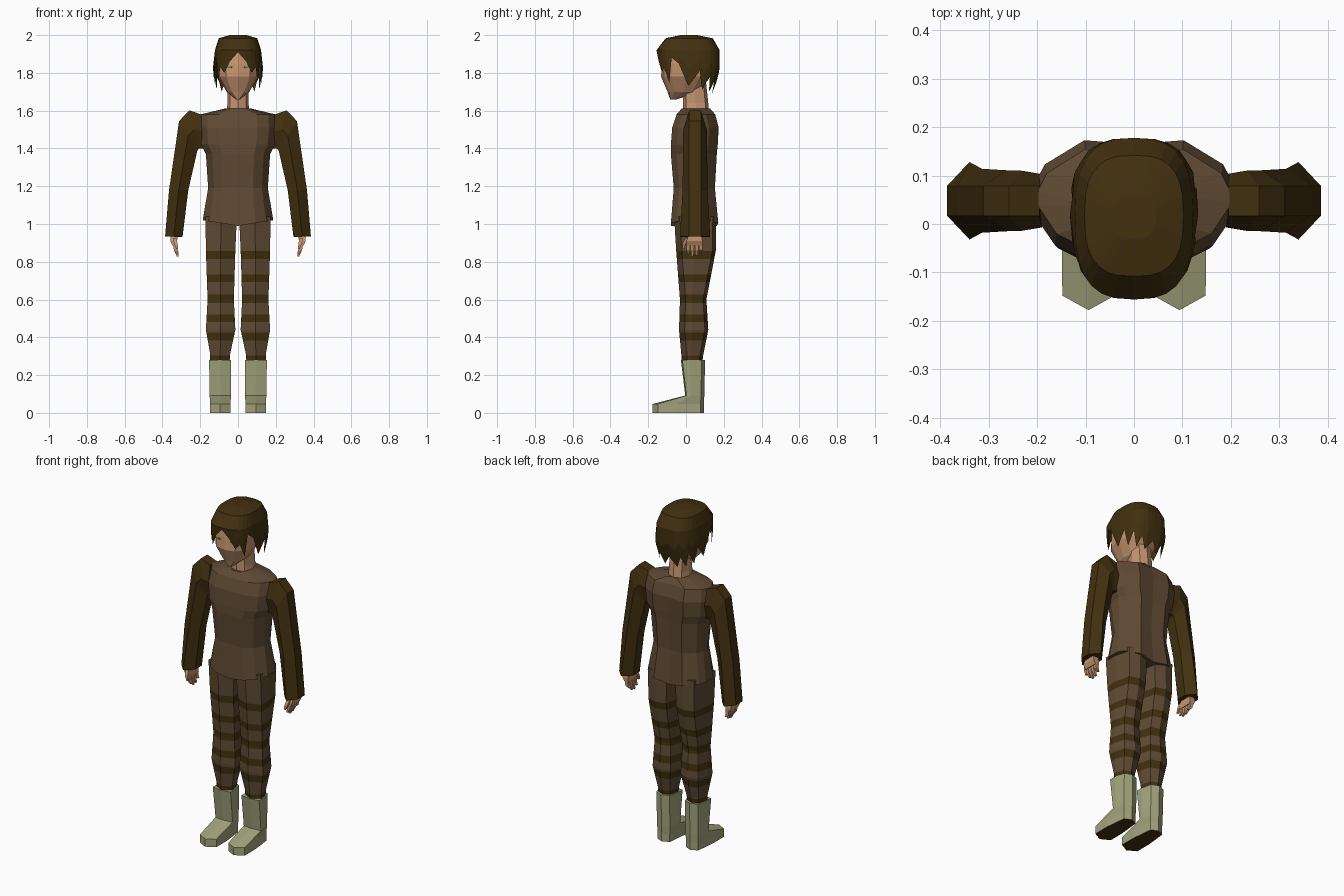
import bpy, bmesh, math
from mathutils import Vector

if "Cube" in bpy.data.objects:
    bpy.data.objects.remove(bpy.data.objects["Cube"])


def mat(name, rgb):
    m = bpy.data.materials.new(name)
    m.diffuse_color = (*rgb, 1)
    m.use_nodes = True
    m.node_tree.nodes["Principled BSDF"].inputs["Base Color"].default_value = m.diffuse_color
    return m


BROWN = mat("cloth brown", (0.115, 0.070, 0.034))
DARK = mat("dark brown", (0.054, 0.030, 0.005))
SKIN = mat("skin", (0.56, 0.30, 0.165))
BOOT = mat("boot olive", (0.36, 0.365, 0.20))
GREEN = mat("eye green", (0.04, 0.25, 0.05))


def loft(name, rings, mats, mirror=False, rule=None, caps=(True, True)):
    """Skin a stack of equal-length closed rings; rule(face) picks the material."""
    bm = bmesh.new()
    vs = [[bm.verts.new(p) for p in r] for r in rings]
    n = len(rings[0])
    for a, b in zip(vs, vs[1:]):
        for i in range(n):
            bm.faces.new((a[i], a[(i + 1) % n], b[(i + 1) % n], b[i]))
    if caps[0]:
        bm.faces.new(vs[0][::-1])
    if caps[1]:
        bm.faces.new(vs[-1])
    bmesh.ops.recalc_face_normals(bm, faces=bm.faces)
    if rule:
        for f in bm.faces:
            f.material_index = rule(f)
    me = bpy.data.meshes.new(name)
    bm.to_mesh(me)
    bm.free()
    for m in mats:
        me.materials.append(m)
    ob = bpy.data.objects.new(name, me)
    bpy.context.collection.objects.link(ob)
    if mirror:
        ob.modifiers.new("mirror", 'MIRROR').use_mirror_merge = False
    return ob


def oval(n, z, w, yf, yb, e=0.8):
    """Superellipse ring starting at the front centre; e < 1 makes it squarer."""
    yc, d = (yf + yb) / 2, (yb - yf) / 2
    pts = []
    for i in range(n):
        t = 2 * math.pi * i / n
        s, c = math.sin(t), -math.cos(t)
        pts.append((w * math.copysign(abs(s) ** e, s),
                    yc + d * math.copysign(abs(c) ** e, c), z))
    return pts


# Tunic: symmetrical chest section, flared hem dipping at the front
def chest(z, w, yf, yb, dip=0.0):
    h = [(0, yf), (.5 * w, yf), (.8 * w, yf + .03), (w, yf + .09),
         (w, yb - .085), (.9 * w, yb - .045), (.5 * w, yb + .005), (0, yb - .003)]
    ring = h + [(-x, y) for x, y in h[-2:0:-1]]
    return [(x, y, z - dip * (1 - abs(x) / w)) for x, y in ring]


loft("tunic", [chest(1.02, .187, -.08, .166, .03), chest(1.19, .158, -.065, .148),
               chest(1.37, .170, -.08, .158), chest(1.42, .196, -.08, .163),
               chest(1.51, .205, -.073, .168), chest(1.58, .200, -.05, .150),
               chest(1.612, .065, -.022, .122)], [BROWN])


# Sleeves: six-sided tube, outer edge and inner edge given per ring
def sleeve(xo, zo, xi, zi, h):
    xm, zm, y, f = (xo + xi) / 2, (zo + zi) / 2, .048, .031
    return [(xo, y - f, zo), (xo, y + f, zo), (xm, y + h, zm),
            (xi, y + f, zi), (xi, y - f, zi), (xm, y - h, zm)]


loft("sleeve", [sleeve(.195, 1.58, .185, 1.40, .055), sleeve(.258, 1.602, .205, 1.40, .062),
                sleeve(.312, 1.545, .215, 1.39, .063), sleeve(.365, 1.18, .263, 1.18, .066),
                sleeve(.386, .935, .294, .93, .080)], [DARK], mirror=True)


# Hands: palm, four fingers and a thumb from tapered boxes
def box(x, y, z, hx, hy):
    return [(x - hx, y - hy, z), (x + hx, y - hy, z), (x + hx, y + hy, z), (x - hx, y + hy, z)]


loft("palm", [box(.338, .047, .95, .018, .032), box(.340, .045, .91, .018, .043),
              box(.333, .045, .885, .013, .042)], [SKIN], mirror=True)
for k, tip in enumerate((.842, .828, .832, .850)):
    y = .012 + .022 * k
    loft("finger", [box(.334, y, .89, .010, .0095), box(.330, y, .862, .009, .009),
                    box(.319, y, tip, .005, .006)], [SKIN], mirror=True)
loft("thumb", [box(.335, .005, .925, .010, .010), box(.329, -.010, .895, .009, .009),
               box(.322, -.014, .868, .005, .006)], [SKIN], mirror=True)


# Trousers: six-sided legs cut at every stripe edge
def leg_ring(z, xo, xi, yf, yb, narrow=.75, cf=.03, cb=.045):
    xc, h = (xo + xi) / 2, (xo - xi) / 2
    return [(xc, yf, z), (xo, yf + cf, z), (xo, (yf + cf + yb - cb) / 2, z),
            (xc + h * narrow, yb - cb * .4, z), (xc, yb, z),
            (xc - h * narrow, yb - cb * .4, z),
            (xi, (yf + cf + yb - cb) / 2, z), (xi, yf + cf, z)]


LEG = [(.26, .147, .045, -.022, .085), (.31, .147, .042, -.025, .092),
       (.44, .170, .014, -.037, .118), (.60, .161, .022, -.032, .108),
       (.86, .170, .014, -.052, .158), (1.04, .172, .006, -.063, .160)]
STRIPES = [(.28, .305), (.382, .425), (.48, .522), (.582, .628), (.692, .732), (.815, .857)]


def leg_at(z):
    for a, b in zip(LEG, LEG[1:]):
        if a[0] <= z <= b[0]:
            t = (z - a[0]) / (b[0] - a[0])
            return [p + (q - p) * t for p, q in zip(a, b)]


levels = sorted({r[0] for r in LEG} | {z for s in STRIPES for z in s})
loft("trouser_leg", [leg_ring(*leg_at(z)) for z in levels], [BROWN, DARK], mirror=True,
     rule=lambda f: int(any(a < f.calc_center_median().z < b for a, b in STRIPES)))

# Boots: shaft and foot in one stack, dark sole
loft("boot", [leg_ring(0, .148, .040, -.178, .095), leg_ring(.047, .148, .040, -.178, .095),
              leg_ring(.092, .150, .037, -.004, .097, cf=.006),
              leg_ring(.28, .153, .036, -.027, .101, cf=.008)],
     [BOOT, DARK], mirror=True, rule=lambda f: int(f.normal.z < -.9))

# Neck and head with a pointed chin
loft("neck", [oval(8, 1.59, .062, -.015, .122), oval(8, 1.64, .055, -.015, .118),
              oval(8, 1.76, .056, -.015, .105)], [SKIN])
loft("head", [oval(12, 1.66, .012, -.084, -.05), oval(12, 1.70, .060, -.098, .07),
              oval(12, 1.78, .108, -.132, .13), oval(12, 1.85, .116, -.127, .15),
              oval(12, 1.93, .100, -.115, .14)], [SKIN])

# Eyes: thin plates lying on the face
for s in (-1, 1):
    bpy.ops.mesh.primitive_cube_add(size=1, location=(s * .043, -.118, 1.83),
                                    rotation=(0, 0, s * math.radians(13)))
    eye = bpy.context.object
    eye.name = "eye"
    eye.scale = (.022, .008, .009)
    eye.data.materials.append(GREEN)

# Hair: squarish cap whose lower edge zigzags into locks (front centre to back centre)
EDGE = [1.91, 1.86, 1.80, 1.83, 1.75, 1.88, 1.85, 1.73, 1.81, 1.71, 1.79, 1.70, 1.76, 1.69, 1.75]
n = 2 * (len(EDGE) - 1)
edge = EDGE + EDGE[-2:0:-1]


def hair_row(t):
    pts = []
    for i, ze in enumerate(edge):
        z = 1.92 + (ze - 1.92) * t
        k = 1.92 - z
        w = .122 + min(k, .1) * .11 - max(k - .1, 0) * .10
        yf = -.156 + k * .15
        yb = .178 - max(k - .12, 0) * .35
        pts.append((*oval(n, z, w, yf, yb, .72)[i][:2], z))
    return pts


loft("hair", [oval(n, 2.0, .045, -.03, .06, .72), oval(n, 1.983, .102, -.108, .142, .72),
              hair_row(0), hair_row(.5), hair_row(1)], [DARK], caps=(True, False))
